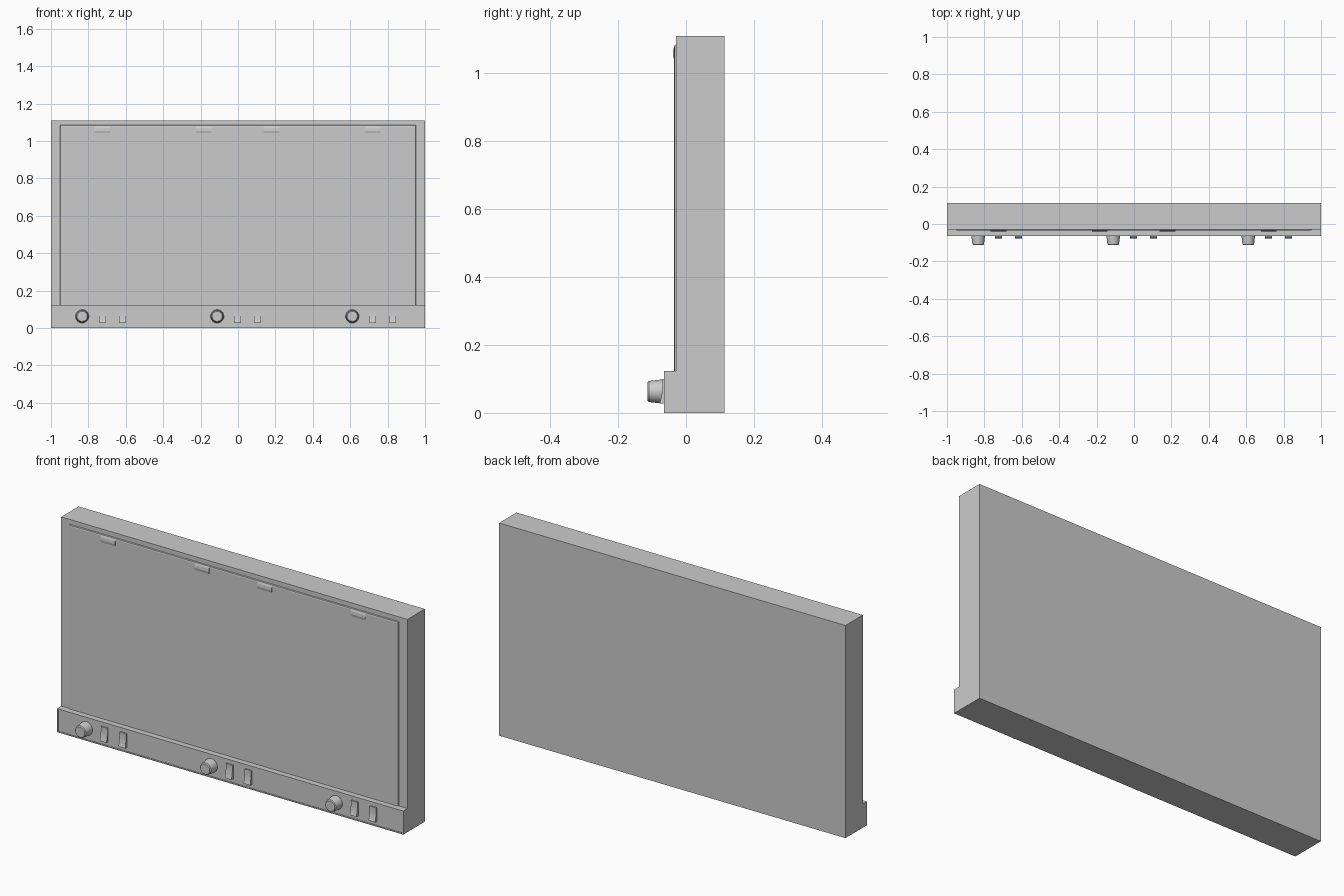
import bpy, bmesh, math

if "Cube" in bpy.data.objects:
    bpy.data.objects.remove(bpy.data.objects["Cube"])


def finish(name, bm):
    bmesh.ops.recalc_face_normals(bm, faces=bm.faces)
    me = bpy.data.meshes.new(name)
    bm.to_mesh(me)
    bm.free()
    ob = bpy.data.objects.new(name, me)
    bpy.context.collection.objects.link(ob)
    return ob


def extrude_x(name, profile, x0, x1):
    """Extrude a (y, z) profile along x."""
    bm = bmesh.new()
    f = bm.faces.new([bm.verts.new((x0, y, z)) for y, z in profile])
    r = bmesh.ops.extrude_face_region(bm, geom=[f])
    verts = [v for v in r["geom"] if isinstance(v, bmesh.types.BMVert)]
    bmesh.ops.translate(bm, verts=verts, vec=(x1 - x0, 0, 0))
    return finish(name, bm)


def lofted(name, rings):
    """Join matching rings of points and cap both ends."""
    bm = bmesh.new()
    loops = [[bm.verts.new(p) for p in ring] for ring in rings]
    n = len(loops[0])
    for a, b in zip(loops, loops[1:]):
        for i in range(n):
            j = (i + 1) % n
            bm.faces.new((a[i], a[j], b[j], b[i]))
    bm.faces.new(loops[0])
    bm.faces.new(loops[-1])
    return finish(name, bm)


def rect(x, z0, z1, y):
    return [(-x, y, z0), (x, y, z0), (x, y, z1), (-x, y, z1)]


def circle(cx, cz, r, y, n=32):
    return [(cx + r * math.cos(2 * math.pi * i / n), y,
             cz + r * math.sin(2 * math.pi * i / n)) for i in range(n)]


# Cabinet
lofted("cabinet", [rect(1, 0, 1.11, 0.113), rect(1, 0, 1.11, -0.03)])

# Raised viewing screen with a chamfered border
lofted("screen", [rect(0.953, 0.11, 1.087, -0.028),
                  rect(0.948, 0.11, 1.083, -0.034),
                  rect(0.938, 0.11, 1.075, -0.035)])

# Control panel with a thin raised rim around its face
lofted("control_panel", [rect(1, 0, 0.123, -0.02), rect(1, 0, 0.123, -0.065),
                         rect(0.993, 0.006, 0.117, -0.065),
                         rect(0.993, 0.006, 0.117, -0.062)])

# Film clips along the top of the screen
clip = [(-0.03, 1.081), (-0.034, 1.081), (-0.038, 1.07),
        (-0.039, 1.055), (-0.036, 1.043), (-0.03, 1.043)]
for x in (-0.725, -0.183, 0.179, 0.72):
    extrude_x("film_clip", clip, x - 0.042, x + 0.042)

# Three control groups: one knob and two rocker switches each
rocker = [(-0.06, 0.1), (-0.069, 0.1), (-0.069, 0.082), (-0.07, 0.065),
          (-0.073, 0.046), (-0.078, 0.027), (-0.06, 0.027)]
for x in (-0.833, -0.111, 0.611):
    knob = lofted("knob", [circle(x, 0.063, 0.036, -0.06),
                           circle(x, 0.063, 0.035, -0.075),
                           circle(x, 0.063, 0.031, -0.109),
                           circle(x, 0.063, 0.027, -0.113)])
    bpy.ops.object.select_all(action='DESELECT')
    knob.select_set(True)
    bpy.context.view_layer.objects.active = knob
    bpy.ops.object.shade_smooth_by_angle(angle=math.radians(30))
    for dx in (0.108, 0.216):
        extrude_x("rocker_switch", rocker, x + dx - 0.019, x + dx + 0.019)
